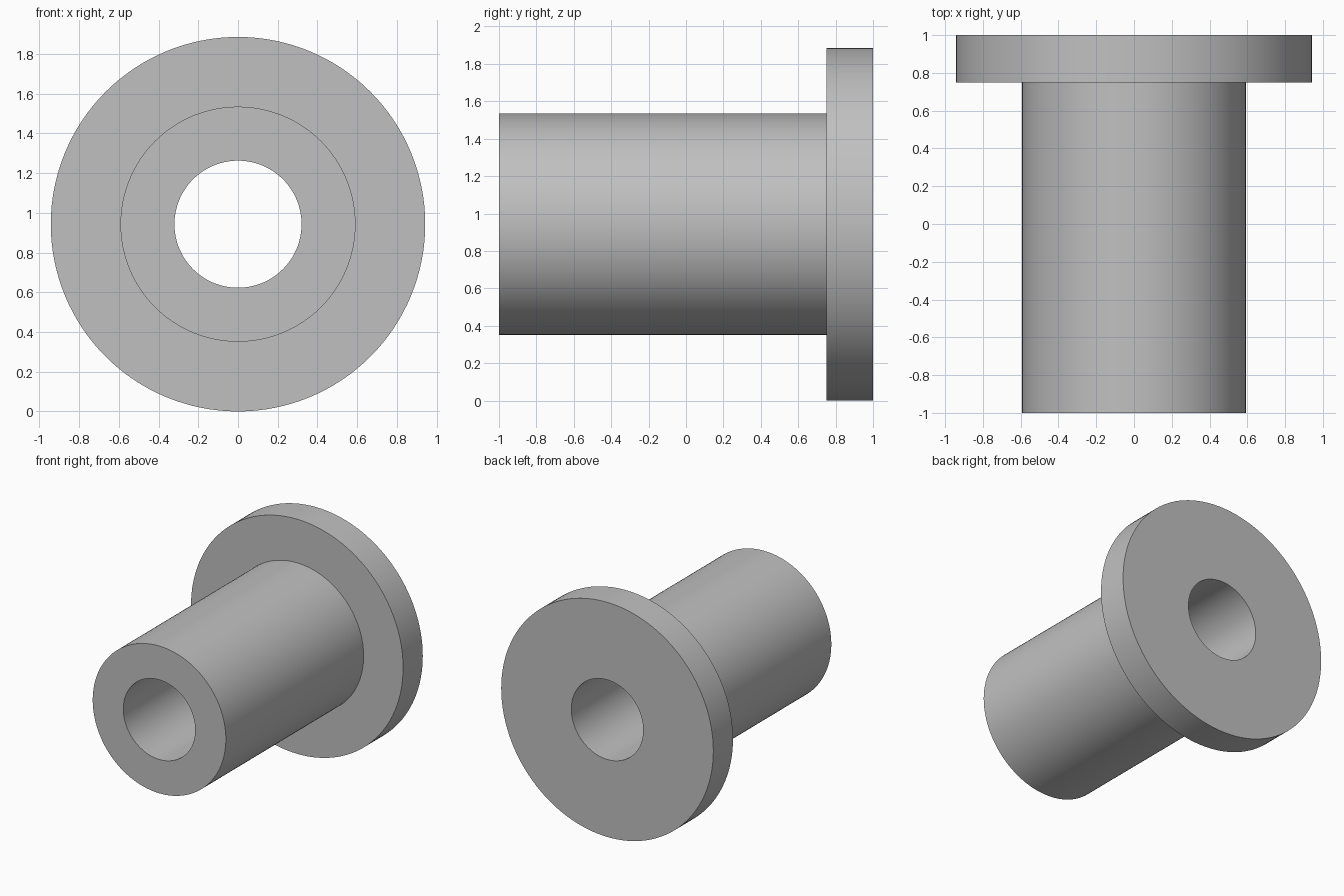
import bpy, bmesh, math
from mathutils import Matrix, Vector

cube = bpy.data.objects.get("Cube")
if cube:
    bpy.data.objects.remove(cube, do_unlink=True)

SEGMENTS = 128
FLANGE_R, BODY_R, BORE_R = 0.943, 0.592, 0.32
FRONT, SHOULDER, BACK = -1.0, 0.75, 1.0

# Plain grey metal
grey = bpy.data.materials.new("grey_metal")
grey.use_nodes = True
colour = (0.53, 0.53, 0.53, 1)
grey.diffuse_color = colour
grey.node_tree.nodes["Principled BSDF"].inputs["Base Color"].default_value = colour

# Closed section of the sleeve: (radius, y)
section = [(BORE_R, FRONT), (BODY_R, FRONT), (BODY_R, SHOULDER),
           (FLANGE_R, SHOULDER), (FLANGE_R, BACK), (BORE_R, BACK)]

# Revolve the section about the y axis
bm = bmesh.new()
verts = [bm.verts.new((r, y, 0)) for r, y in section]
edges = [bm.edges.new((v, verts[(i + 1) % len(verts)])) for i, v in enumerate(verts)]
bmesh.ops.spin(bm, geom=verts + edges, cent=(0, 0, 0), axis=(0, 1, 0),
               angle=math.tau, steps=SEGMENTS, use_merge=True)
bmesh.ops.remove_doubles(bm, verts=bm.verts, dist=0.0001)
bmesh.ops.recalc_face_normals(bm, faces=bm.faces)
bmesh.ops.transform(bm, matrix=Matrix.Translation(Vector((0, 0, FLANGE_R))), verts=bm.verts)

mesh = bpy.data.meshes.new("flanged_bushing")
bm.to_mesh(mesh)
bm.free()
mesh.materials.append(grey)
bushing = bpy.data.objects.new("flanged_bushing", mesh)
bpy.context.collection.objects.link(bushing)

# Smooth walls, crisp rims
bpy.ops.object.select_all(action="DESELECT")
bushing.select_set(True)
bpy.context.view_layer.objects.active = bushing
bpy.ops.object.shade_smooth_by_angle(angle=math.radians(30))
